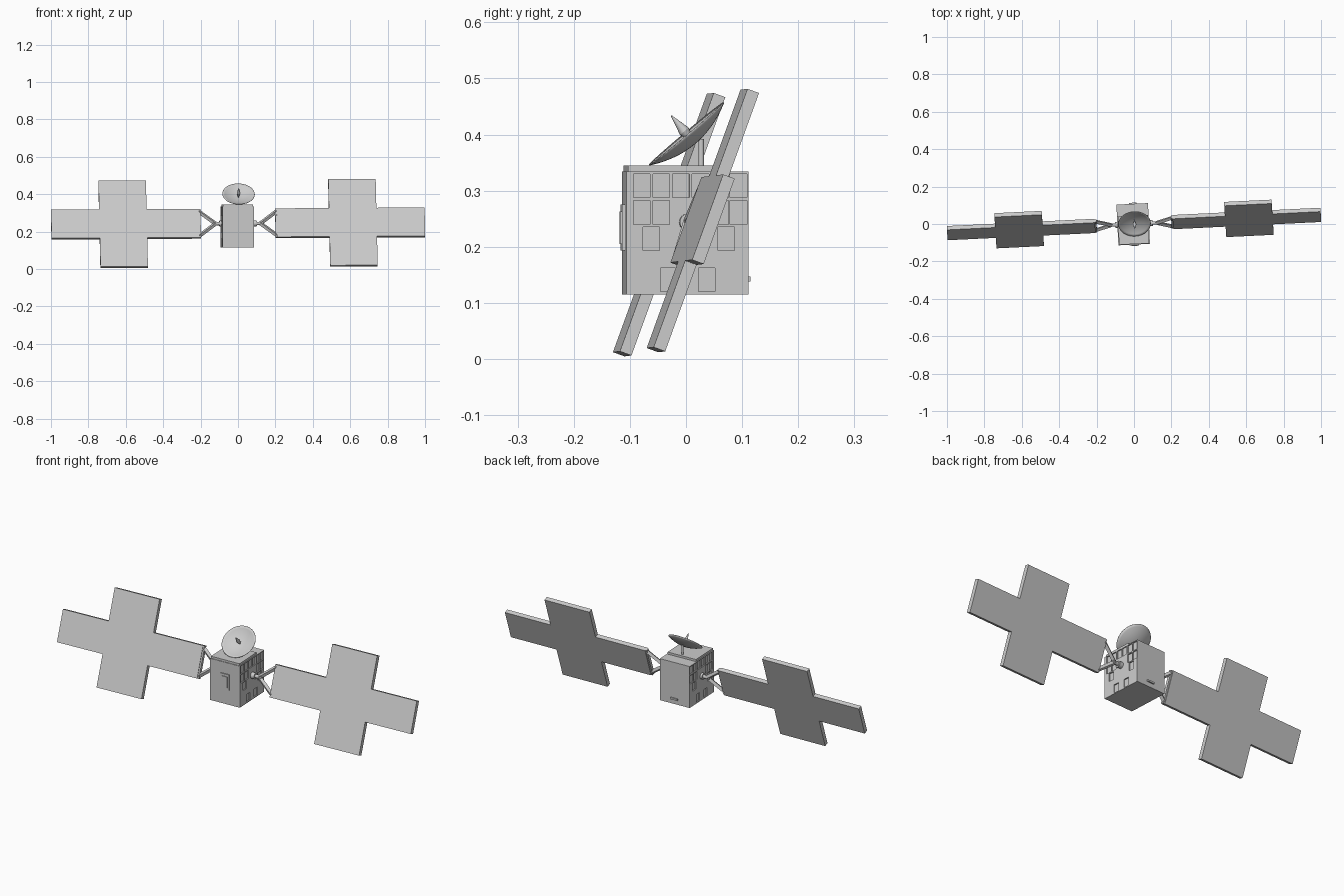
import bpy, bmesh, math
from mathutils import Matrix, Vector

cube = bpy.data.objects.get("Cube")
if cube:
    bpy.data.objects.remove(cube, do_unlink=True)

grey = bpy.data.materials.new("satellite grey")
grey.use_nodes = True
colour = (0.6, 0.6, 0.6, 1)
grey.diffuse_color = colour
grey.node_tree.nodes["Principled BSDF"].inputs["Base Color"].default_value = colour

# Whole craft is turned slightly; the wings are also pitched back
YAW = Matrix.Rotation(math.radians(2.8), 4, 'Z')
WING = (Matrix.Translation((0, 0, 0.243)) @ YAW @ Matrix.Rotation(-0.006, 4, 'Y')
        @ Matrix.Rotation(math.radians(-20), 4, 'X'))
DISH = (YAW @ Matrix.Translation((0.003, 0.016, 0.383))
        @ Matrix.Rotation(math.radians(40), 4, 'X'))


def finish(name, bm, matrix, smooth=False):
    bmesh.ops.recalc_face_normals(bm, faces=bm.faces)
    bm.transform(matrix)
    mesh = bpy.data.meshes.new(name)
    bm.to_mesh(mesh)
    bm.free()
    mesh.materials.append(grey)
    ob = bpy.data.objects.new(name, mesh)
    bpy.context.collection.objects.link(ob)
    if smooth:
        bpy.ops.object.select_all(action='DESELECT')
        ob.select_set(True)
        bpy.context.view_layer.objects.active = ob
        bpy.ops.object.shade_smooth_by_angle(angle=math.radians(40))
    return ob


def add_box(bm, lo, hi):
    lo, hi = Vector(lo), Vector(hi)
    size = Matrix.Diagonal((hi - lo).to_4d())
    size[3][3] = 1
    bmesh.ops.create_cube(bm, size=1, matrix=Matrix.Translation((lo + hi) / 2) @ size)


def box(name, lo, hi, matrix=YAW):
    bm = bmesh.new()
    add_box(bm, lo, hi)
    return finish(name, bm, matrix)


def rod(name, a, b, r1, r2, matrix, sides=12):
    a, b = Vector(a), Vector(b)
    bm = bmesh.new()
    turn = (b - a).to_track_quat('Z', 'Y').to_matrix().to_4x4()
    bmesh.ops.create_cone(bm, cap_ends=True, segments=sides, radius1=r1, radius2=r2,
                          depth=(b - a).length,
                          matrix=Matrix.Translation((a + b) / 2) @ turn)
    return finish(name, bm, matrix, sides > 4)


# Body with shallow square recesses on both flanks
X0, X1, Y0, Y1 = -0.089, 0.080, -0.110, 0.108
body = box("body", (X0, Y0, 0.115), (X1, Y1, 0.334))
rows = [(0.288, [-0.083, -0.048, -0.013, 0.022, 0.057, 0.090]),
        (0.240, [-0.083, -0.048, 0.057, 0.090]),
        (0.193, [-0.066, 0.068]),
        (0.120, [-0.034, 0.033])]
cut = bmesh.new()
for z, centres in rows:
    for y in centres:
        for x in (X0, X1):
            add_box(cut, (x - 0.006, y - 0.015, z), (x + 0.006, y + 0.015, z + 0.042))
cutter = finish("recess_cutter", cut, YAW)
cutter.hide_render = True
cutter.hide_viewport = True
boolean = body.modifiers.new("recesses", 'BOOLEAN')
boolean.operation = 'DIFFERENCE'
boolean.object = cutter
boolean.solver = 'EXACT'

# Body fittings
box("roof_slab", (X0 + 0.004, Y0 + 0.003, 0.334), (X1 - 0.004, 0.045, 0.345))
box("front_hatch", (-0.03, Y0 - 0.005, 0.193), (0.022, Y0, 0.275))
box("hatch_panel", (-0.02, Y0 - 0.008, 0.205), (0.012, Y0 - 0.005, 0.263))
box("rear_latch", (-0.022, Y1, 0.138), (0.018, Y1 + 0.006, 0.147))

# Dish: revolved shallow bowl
bm = bmesh.new()
R, DEPTH, RINGS = 0.087, 0.023, 8
profile = [bm.verts.new((R * i / RINGS, 0, DEPTH * (i / RINGS) ** 2)) for i in range(RINGS + 1)]
edges = [bm.edges.new(pair) for pair in zip(profile, profile[1:])]
bmesh.ops.spin(bm, geom=profile + edges, axis=(0, 0, 1), cent=(0, 0, 0),
               angle=math.tau, steps=40)
bmesh.ops.remove_doubles(bm, verts=bm.verts, dist=0.0001)
dish = finish("dish", bm, DISH, True)
shell = dish.modifiers.new("shell", 'SOLIDIFY')
shell.thickness = 0.002
rod("feed_base", (0, 0, 0), (0, 0, 0.03), 0.002, 0.010, DISH)
rod("feed_tip", (0, 0, 0.03), (0, 0, 0.066), 0.010, 0.001, DISH)
rod("dish_post", (0.003, 0.027, 0.334), (0.003, 0.027, 0.392), 0.005, 0.005, YAW)

# Wings: cross shaped solar panels on forked arms
HALF, TALL, THICK = 0.081, 0.245, 0.011
IN, A, B, OUT = 0.208, 0.488, 0.742, 1.0
outline = [(IN, HALF), (A, HALF), (A, TALL), (B, TALL), (B, HALF), (OUT, HALF)]
outline += [(x, -z) for x, z in reversed(outline)]
for side, s in (("left", 1), ("right", -1)):
    bm = bmesh.new()
    face = bm.faces.new([bm.verts.new((s * x, -THICK, z)) for x, z in outline])
    out = bmesh.ops.extrude_face_region(bm, geom=[face])
    moved = [v for v in out["geom"] if isinstance(v, bmesh.types.BMVert)]
    bmesh.ops.translate(bm, verts=moved, vec=(0, 2 * THICK, 0))
    finish(side + "_solar_panel", bm, WING)
    rod(side + "_hub", (s * 0.075, 0, 0), (s * 0.1, 0, 0), 0.016, 0.016, WING, 16)
    rod(side + "_stub", (s * 0.08, 0, 0), (s * 0.135, 0, 0), 0.009, 0.009, WING)
    for part, d in (("upper", 1), ("lower", -1)):
        rod(f"{side}_{part}_strut", (s * 0.12, 0, 0), (s * 0.212, 0, d * 0.072),
            0.011, 0.011, WING, 4)
    box(side + "_fork_bar", (s * 0.2, -0.008, -HALF), (s * 0.21, 0.008, HALF), WING)
